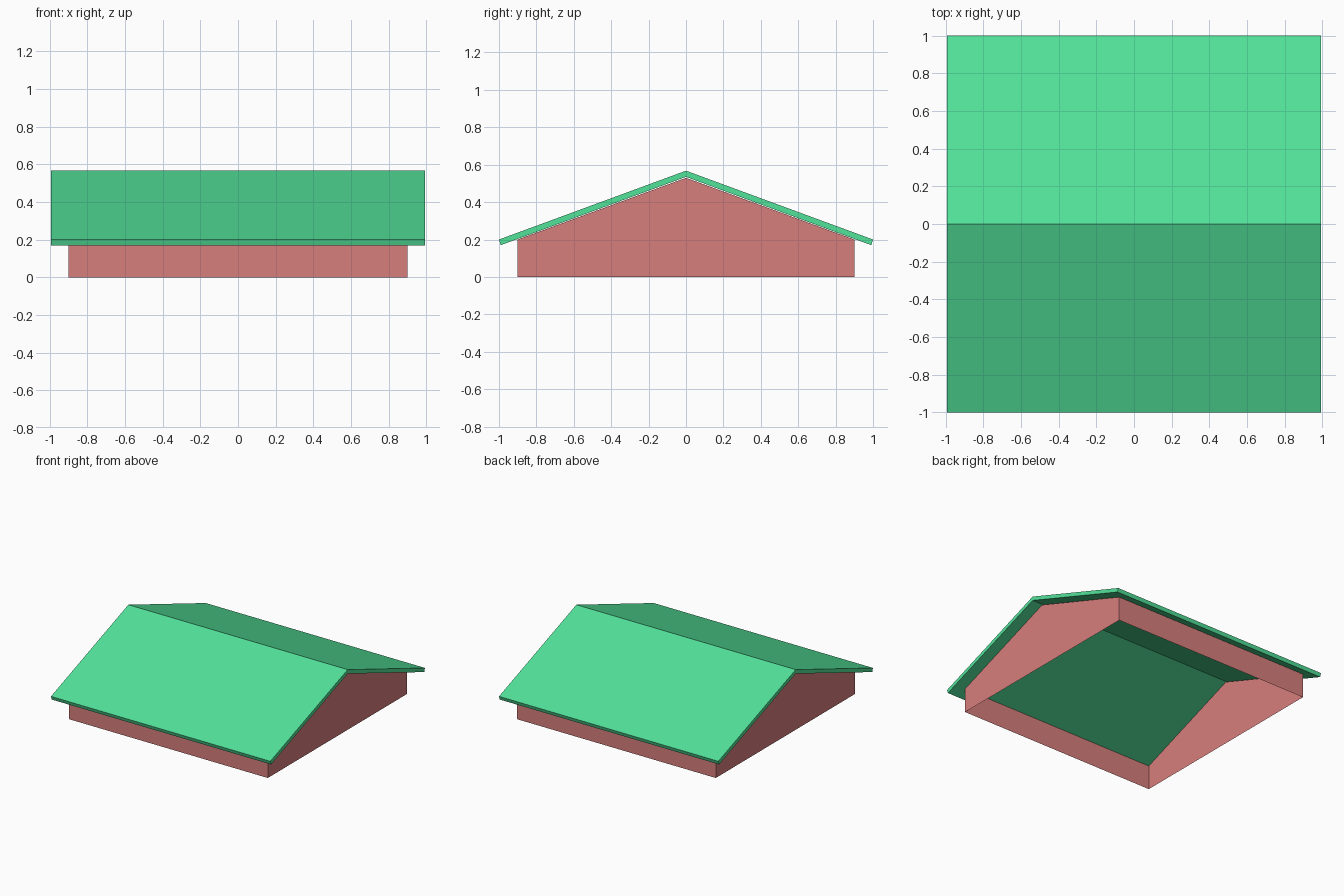
import bpy

cube = bpy.data.objects.get("Cube")
if cube:
    bpy.data.objects.remove(cube)


def make_material(name, rgb):
    mat = bpy.data.materials.new(name)
    mat.use_nodes = True
    colour = (*rgb, 1.0)
    mat.diffuse_color = colour
    mat.node_tree.nodes["Principled BSDF"].inputs["Base Color"].default_value = colour
    return mat


def extrude_profile(name, profile, half_length, mat, open_edge=None):
    """Sweep a (y, z) profile along x, with end caps; open_edge is left unfilled."""
    n = len(profile)
    verts = [(x, y, z) for x in (-half_length, half_length) for y, z in profile]
    faces = [tuple(reversed(range(n))), tuple(range(n, 2 * n))]
    for i in range(n):
        j = (i + 1) % n
        if open_edge is None or i not in open_edge:
            faces.append((i, j, j + n, i + n))
    mesh = bpy.data.meshes.new(name)
    mesh.from_pydata(verts, [], faces)
    mesh.materials.append(mat)
    obj = bpy.data.objects.new(name, mesh)
    bpy.context.collection.objects.link(obj)
    return obj


green = make_material("roof green", (0.084, 0.76, 0.32))
red = make_material("wall red", (0.68, 0.21, 0.203))

# Wall shell: two gables and two low side walls, open below and under the roof
wall_profile = [(-0.9, 0), (0.9, 0), (0.9, 0.2), (0, 0.53), (-0.9, 0.2)]
extrude_profile("gable_walls", wall_profile, 0.9, red, open_edge=(0, 2, 3))

# Roof: bent slab with eaves cut square to the slope
roof_profile = [(-1, 0.2), (-0.99, 0.17), (0, 0.535),
                (0.99, 0.17), (1, 0.2), (0, 0.568)]
extrude_profile("roof", roof_profile, 0.993, green)
